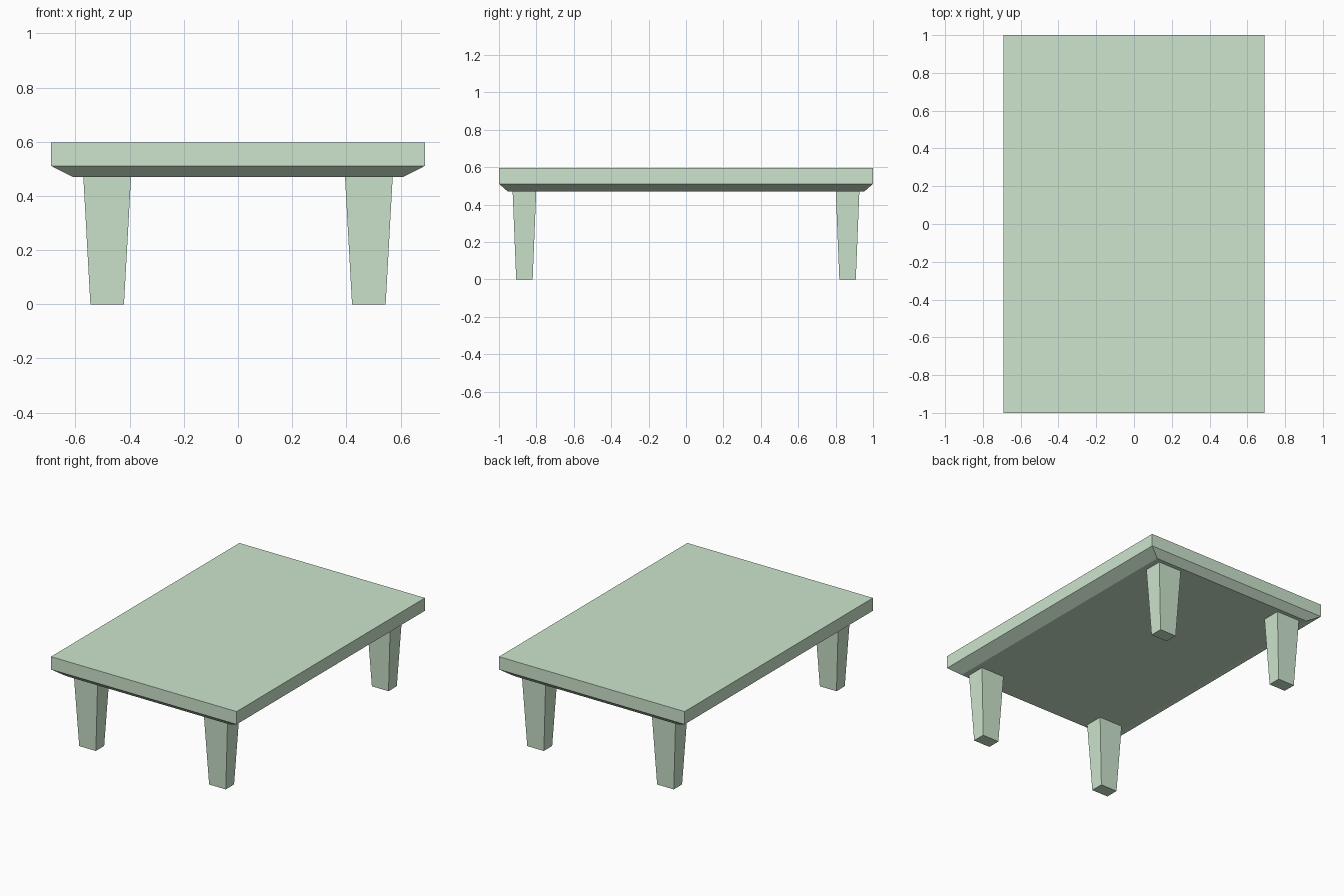
import bpy, bmesh

if "Cube" in bpy.data.objects:
    bpy.data.objects.remove(bpy.data.objects["Cube"])

green = bpy.data.materials.new("green_paint")
green.diffuse_color = (0.61, 0.78, 0.61, 1)
green.use_nodes = True
green.node_tree.nodes["Principled BSDF"].inputs["Base Color"].default_value = green.diffuse_color


def loft(name, sections):
    """Closed solid through rectangles given as (cx, cy, half_x, half_y, z), bottom to top."""
    bm = bmesh.new()
    rings = [[bm.verts.new((cx + sx * hx, cy + sy * hy, z))
              for sx, sy in ((-1, -1), (1, -1), (1, 1), (-1, 1))]
             for cx, cy, hx, hy, z in sections]
    bm.faces.new(rings[0][::-1])
    bm.faces.new(rings[-1])
    for low, high in zip(rings, rings[1:]):
        for i in range(4):
            j = (i + 1) % 4
            bm.faces.new((low[i], low[j], high[j], high[i]))
    mesh = bpy.data.meshes.new(name)
    bm.to_mesh(mesh)
    bm.free()
    mesh.materials.append(green)
    obj = bpy.data.objects.new(name, mesh)
    bpy.context.collection.objects.link(obj)
    return obj


# Table top with chamfered underside
loft("table_top", [(0, 0, 0.61, 0.953, 0.47),
                   (0, 0, 0.69, 1.0, 0.511),
                   (0, 0, 0.69, 1.0, 0.597)])

# Four tapered legs
for side, sx in (("left", -1), ("right", 1)):
    for end, sy in (("front", -1), ("back", 1)):
        x, y = sx * 0.483, sy * 0.864
        loft(f"{end}_{side}_leg", [(x, y, 0.062, 0.044, 0),
                                   (x, y, 0.088, 0.063, 0.47)])
